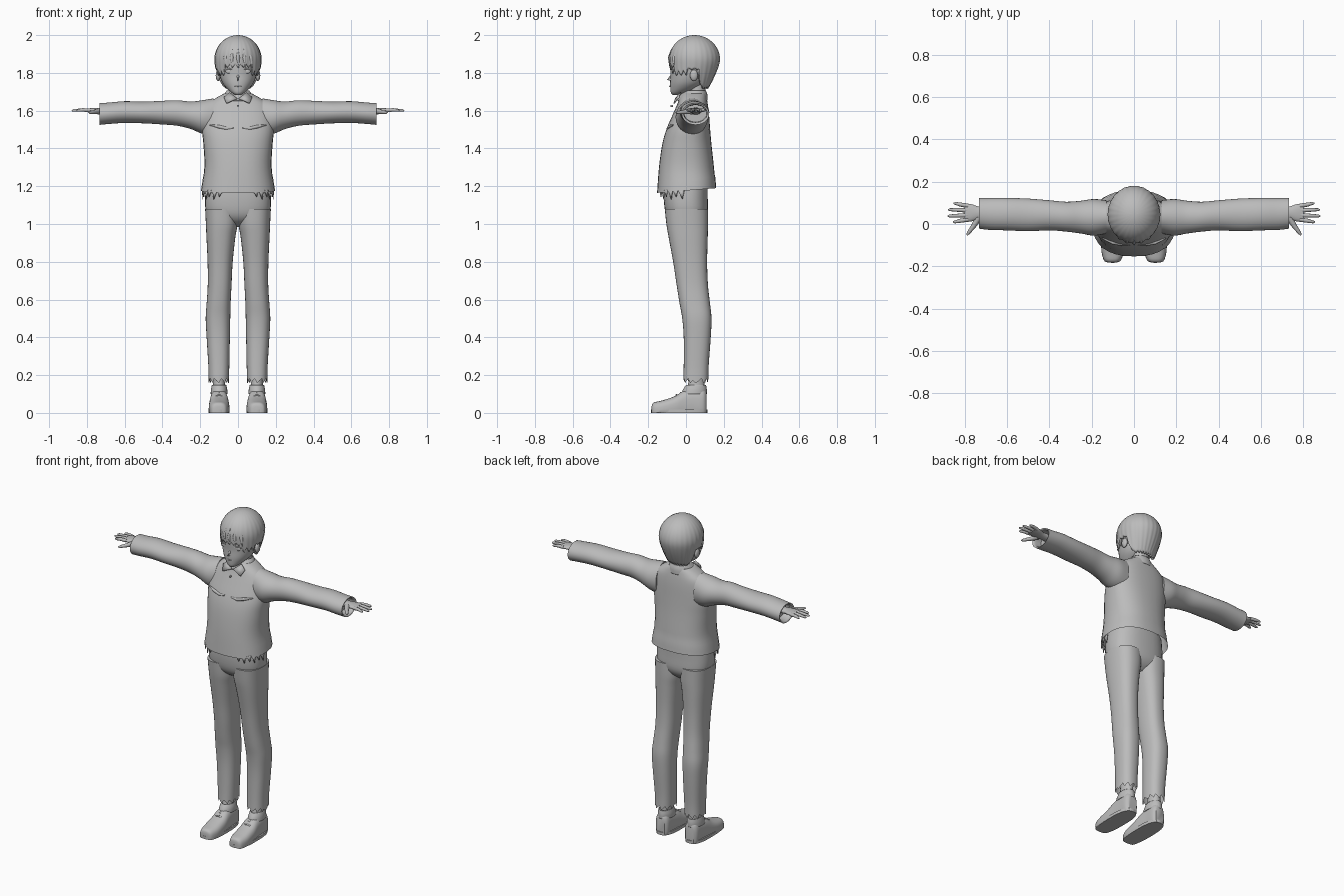
import bpy, bmesh, math
from mathutils import Vector

if "Cube" in bpy.data.objects:
    bpy.data.objects.remove(bpy.data.objects["Cube"])

grey = bpy.data.materials.new("plain grey")
grey.use_nodes = True
grey.diffuse_color = (0.5, 0.5, 0.5, 1)
grey.node_tree.nodes["Principled BSDF"].inputs["Base Color"].default_value = (0.5, 0.5, 0.5, 1)


def finish(name, bm, mirror=False, thick=0, angle=40):
    bmesh.ops.recalc_face_normals(bm, faces=bm.faces)
    mesh = bpy.data.meshes.new(name)
    bm.to_mesh(mesh)
    bm.free()
    mesh.materials.append(grey)
    obj = bpy.data.objects.new(name, mesh)
    bpy.context.collection.objects.link(obj)
    bpy.ops.object.select_all(action='DESELECT')
    obj.select_set(True)
    bpy.context.view_layer.objects.active = obj
    bpy.ops.object.shade_smooth_by_angle(angle=math.radians(angle))
    if thick:
        mod = obj.modifiers.new("thickness", 'SOLIDIFY')
        mod.thickness = thick
    if mirror:
        obj.modifiers.new("mirror", 'MIRROR').use_mirror_merge = False
    return obj


def resample(rings, steps):
    """Smooth the list of sections with a Catmull-Rom spline."""
    out = []
    for i in range(len(rings) - 1):
        quad = [rings[max(i - 1, 0)], rings[i], rings[i + 1], rings[min(i + 2, len(rings) - 1)]]
        for s in range(steps):
            t = s / steps
            out.append([0.5 * (2 * b + (c - a) * t + (2 * a - 5 * b + 4 * c - d) * t * t
                               + (3 * b - a - 3 * c + d) * t ** 3) for a, b, c, d in zip(*quad)])
    return out + [list(rings[-1])]


def loft(name, axis, rings, power=2, n=32, steps=4, caps=(True, True), jag=0, shape=None, **kw):
    """Skin sections (position, a0, a1, b0, b1) along an axis."""
    bm = bmesh.new()
    loops = []
    rows = resample(rings, steps)
    for k, (t, a0, a1, b0, b1) in enumerate(rows):
        loop = []
        for j in range(n):
            c, s = math.cos(2 * math.pi * j / n), math.sin(2 * math.pi * j / n)
            a = (a0 + a1) / 2 + (a1 - a0) / 2 * math.copysign(abs(c) ** (2 / power), c)
            b = (b0 + b1) / 2 + (b1 - b0) / 2 * math.copysign(abs(s) ** (2 / power), s)
            end = t + (jag * (j % 3 - 1) if k == 0 else 0)
            co = Vector({'x': (end, a, b), 'y': (a, end, b), 'z': (a, b, end)}[axis])
            loop.append(bm.verts.new(shape(co) if shape else co))
        loops.append(loop)
    for l0, l1 in zip(loops, loops[1:]):
        for j in range(n):
            bm.faces.new((l0[j], l0[(j + 1) % n], l1[(j + 1) % n], l1[j]))
    if caps[0]:
        bm.faces.new(loops[0])
    if caps[1]:
        bm.faces.new(loops[-1])
    return finish(name, bm, **kw)


def tube(name, points, radii, flat=1, **kw):
    """Tapered rounded tube through a few points, flattened in z."""
    bm = bmesh.new()
    loops = []
    for i, p in enumerate(points):
        d = (Vector(points[min(i + 1, len(points) - 1)]) - Vector(points[max(i - 1, 0)])).normalized()
        side = d.cross((0, 0, 1)).normalized()
        up = side.cross(d)
        loops.append([bm.verts.new(Vector(p) + radii[i] * (side * math.cos(q) + up * flat * math.sin(q)))
                      for q in (2 * math.pi * j / 10 for j in range(10))])
    for l0, l1 in zip(loops, loops[1:]):
        for j in range(10):
            bm.faces.new((l0[j], l0[(j + 1) % 10], l1[(j + 1) % 10], l1[j]))
    bm.faces.new(loops[0])
    bm.faces.new(loops[-1])
    return finish(name, bm, **kw)


def ball(name, centre, size, **kw):
    bm = bmesh.new()
    bmesh.ops.create_uvsphere(bm, u_segments=16, v_segments=10, radius=1)
    for v in bm.verts:
        v.co = Vector(centre) + v.co * Vector(size)
    return finish(name, bm, **kw)


def plate(name, points, thick=0.006, **kw):
    bm = bmesh.new()
    bm.faces.new([bm.verts.new(p) for p in points])
    return finish(name, bm, thick=thick, **kw)


# Jacket body, its lower edge lifted towards the back
def hem_tilt(co):
    if co.z < 1.25:
        co.z += 0.08 * (co.y + 0.15)
    return co

loft("jacket", 'z', [(1.165, -.196, .196, -.153, .16), (1.3, -.178, .178, -.143, .148),
     (1.42, -.183, .183, -.126, .135), (1.5, -.19, .19, -.104, .128), (1.58, -.182, .182, -.07, .122),
     (1.63, -.165, .165, -.048, .116), (1.665, -.12, .12, -.035, .11), (1.69, -.075, .075, -.02, .105)],
     power=2.4, caps=(False, True), shape=hem_tilt)

# Torn shirt tails below the jacket on the front corners
bm = bmesh.new()
for s in (0, 1, 2, 3, 4, 5):
    def hem_point(q):
        return Vector((.19 * math.cos(q) ** .83, -.148 * math.sin(q) ** .83, 1.18))
    a, b = hem_point(.03 + s * .2), hem_point(.03 + (s + 1) * .2)
    tip = a.lerp(b, .3) - Vector((0, 0, .05 - .012 * (s % 2)))
    bm.faces.new([bm.verts.new(p) for p in (a, b, tip)])
finish("shirt_tails", bm, mirror=True, thick=.004)

# Chest fold, collar and collar points
tube("chest_fold", [(.02, -.097, 1.51), (.06, -.094, 1.505), (.1, -.088, 1.515), (.15, -.068, 1.525)],
     [.004, .009, .009, .003], mirror=True)
loft("collar", 'z', [(1.655, -.086, .086, -.048, .115), (1.685, -.074, .074, -.03, .113),
     (1.708, -.058, .058, .002, .105)], caps=(False, False), thick=.006)
plate("collar_point", [(.004, -.058, 1.665), (.045, -.03, 1.698), (.075, -.04, 1.672), (.062, -.066, 1.64)],
      mirror=True)
tube("placket_button", [(0, -.07, 1.625), (0, -.082, 1.625)], [.006, .006])

# Sleeves with recessed cuffs
loft("sleeve", 'x', [(.13, -.045, .112, 1.465, 1.665), (.19, -.055, .118, 1.478, 1.655),
     (.25, -.045, .11, 1.503, 1.648), (.32, -.036, .105, 1.52, 1.655), (.4, -.03, .112, 1.527, 1.652),
     (.5, -.034, .12, 1.533, 1.648), (.6, -.03, .123, 1.535, 1.65), (.68, -.028, .123, 1.53, 1.643),
     (.732, -.022, .123, 1.525, 1.64)], caps=(True, False), mirror=True)
loft("cuff_lining", 'x', [(.732, -.022, .123, 1.525, 1.64), (.725, -.012, .113, 1.535, 1.632),
     (.68, -.01, .11, 1.54, 1.63)], caps=(False, True), mirror=True)

# Hands
loft("palm", 'x', [(.67, .025, .08, 1.578, 1.617), (.73, .022, .082, 1.583, 1.615),
     (.77, .012, .094, 1.588, 1.614), (.802, .012, .096, 1.593, 1.611)], mirror=True, n=16)
for label, y, reach in (("index", .021, .855), ("middle", .042, .88), ("ring", .064, .878), ("little", .086, .852)):
    spread = (y - .053) * .35
    tube(label + "_finger", [(.785, y, 1.602), (.82, y + spread * .5, 1.604), (reach - .008, y + spread, 1.601),
         (reach, y + spread, 1.6)], [.0105, .0095, .007, .003], mirror=True)
tube("thumb", [(.735, .03, 1.597), (.757, -.008, 1.593), (.783, -.043, 1.59), (.79, -.053, 1.59)],
     [.017, .012, .008, .003], mirror=True)

# Trousers
loft("trouser_hips", 'z', [(.985, -.05, .05, -.03, .06), (1.015, -.13, .13, -.08, .095),
     (1.06, -.168, .168, -.108, .115), (1.14, -.174, .174, -.118, .115), (1.23, -.165, .165, -.115, .115)],
     power=2.5)
loft("trouser_leg", 'z', [(.17, .048, .155, -.014, .118), (.25, .046, .157, -.012, .12),
     (.4, .043, .166, -.012, .131), (.5, .041, .171, -.02, .135), (.58, .039, .166, -.034, .127),
     (.68, .034, .16, -.05, .116), (.8, .028, .161, -.068, .112), (.93, .014, .167, -.092, .115),
     (1.0, .002, .17, -.104, .117), (1.08, 0, .174, -.112, .117)],
     power=2.4, caps=(False, True), jag=.012, mirror=True)

# Socks and shoes
loft("sock", 'z', [(.06, .06, .14, -.02, .1), (.12, .064, .136, -.002, .1), (.16, .068, .132, .012, .098),
     (.24, .066, .134, .01, .1)], mirror=True, n=20)

def ground(co):
    co.z = max(co.z, 0)
    return co

loft("shoe", 'y', [(-.182, .083, .123, -.02, .035), (-.172, .062, .142, -.03, .054),
     (-.125, .047, .154, -.03, .066), (-.06, .046, .154, -.03, .088), (-.01, .051, .149, -.03, .118),
     (.04, .055, .146, -.03, .128), (.09, .058, .143, -.03, .13), (.108, .072, .128, -.02, .112)],
     power=2.7, shape=ground, mirror=True)
loft("shoe_collar", 'z', [(.1, .056, .145, -.025, .11), (.125, .057, .143, -.015, .11),
     (.148, .062, .138, 0, .106)], mirror=True, caps=(False, False), thick=.006, n=24)
loft("shoe_sole", 'z', [(0, .045, .156, -.184, .113), (.018, .045, .156, -.184, .113)],
     power=2.8, steps=1, mirror=True)
for i in range(3):
    y, z = -.05 + .022 * i, .093 + .011 * i
    tube("shoe_lace", [(.078, y, z - .006), (.1, y, z + .002), (.122, y, z - .006)], [.005, .005, .005], mirror=True)

# Neck, head and face
loft("neck", 'z', [(1.63, -.06, .06, .005, .108), (1.69, -.046, .046, .014, .103), (1.78, -.046, .046, .01, .105)])
loft("head", 'z', [(1.683, -.012, .012, -.07, -.045), (1.695, -.034, .034, -.08, .0),
     (1.72, -.062, .062, -.083, .06), (1.75, -.084, .084, -.084, .1), (1.79, -.098, .098, -.082, .12),
     (1.84, -.105, .105, -.084, .145), (1.9, -.104, .104, -.078, .15), (1.95, -.075, .075, -.04, .12)],
     power=2.1)
tube("nose", [(0, -.07, 1.795), (0, -.083, 1.778), (0, -.098, 1.765), (0, -.08, 1.76)], [.004, .007, .004, .003])
tube("lips", [(-.018, -.081, 1.731), (0, -.085, 1.73), (.018, -.081, 1.731)], [.002, .004, .002])
ball("eye", (.045, -.069, 1.808), (.021, .006, .012), mirror=True)
tube("eyelid", [(.022, -.078, 1.814), (.045, -.075, 1.822), (.07, -.063, 1.815)], [.002, .004, .002], mirror=True)
ball("ear", (.105, .042, 1.787), (.013, .021, .03), mirror=True)


# Hair cap: lower edge and taper depend on the direction around the head
def hair_edge(q):
    front = -math.sin(q)
    tooth = .02 * abs((q * 26 / math.pi) % 2 - 1)
    if front > .8:
        return 1.828 + tooth
    if front > .3:
        return 1.785 + tooth * 1.5
    if front > -.2:
        return 1.815 + tooth * .5
    return 1.715 + max(0, .45 + front) * .2 + tooth * .6

bm = bmesh.new()
around, down = 104, 18
top = bm.verts.new((0, .045, 2.0))
columns = []
for j in range(around):
    q = 2 * math.pi * j / around
    low, column = hair_edge(q), []
    for i in range(1, down + 1):
        t = i / down
        z = 2.0 - (2.0 - low) * t * t * (2 - t)
        if z > 1.87:
            r = math.sqrt(max(0, 1 - ((z - 1.87) / .13) ** 2))
        else:
            r = 1 - (.25 + .2 * math.sin(q)) * ((1.87 - z) / .15) ** 1.4
        r *= 1 + .012 * t * math.cos(26 * q) - .006 * t
        column.append(bm.verts.new((.125 * r * math.cos(q), .045 + .136 * r * math.sin(q), z)))
    columns.append(column)
for j in range(around):
    c0, c1 = columns[j], columns[(j + 1) % around]
    bm.faces.new((top, c0[0], c1[0]))
    for i in range(down - 1):
        bm.faces.new((c0[i], c0[i + 1], c1[i + 1], c1[i]))
finish("hair", bm, thick=.012, angle=50)

# Overlapping fringe locks
for x in (-.07, -.035, 0, .035, .07):
    y = .045 - .134 * math.sqrt(1 - (x / .125) ** 2)
    tube("fringe_lock", [(x * .8, y + .014, 1.925), (x * .95, y + .003, 1.88), (x + .006, y + .004, 1.825)],
         [.004, .011, .002])
